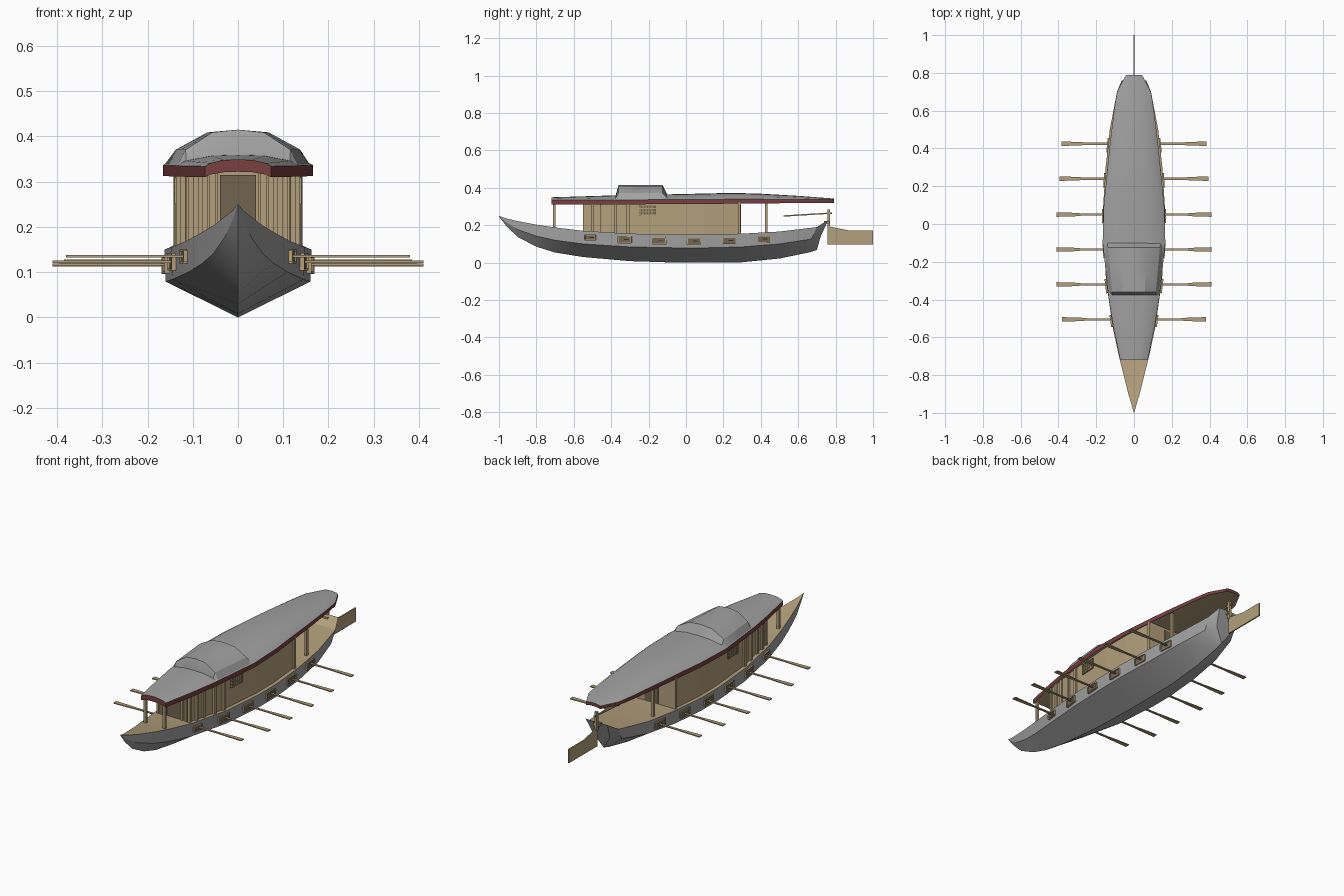
import bpy, bmesh, math
from mathutils import Matrix

cube = bpy.data.objects.get("Cube")
if cube:
    bpy.data.objects.remove(cube, do_unlink=True)


def material(name, rgb):
    m = bpy.data.materials.new(name)
    m.use_nodes = True
    m.diffuse_color = (*rgb, 1)
    m.node_tree.nodes["Principled BSDF"].inputs["Base Color"].default_value = (*rgb, 1)
    return m


GREY = material("weathered grey", (0.36, 0.36, 0.36))
TAN = material("tan wood", (0.45, 0.35, 0.2))
RED = material("dark red trim", (0.19, 0.05, 0.05))
BROWN = material("shaded brown", (0.17, 0.13, 0.08))


def finish(name, bm, mats, smooth=False):
    bmesh.ops.recalc_face_normals(bm, faces=bm.faces[:])
    mesh = bpy.data.meshes.new(name)
    bm.to_mesh(mesh)
    bm.free()
    for m in mats:
        mesh.materials.append(m)
    ob = bpy.data.objects.new(name, mesh)
    bpy.context.collection.objects.link(ob)
    if smooth:
        bpy.ops.object.select_all(action="DESELECT")
        ob.select_set(True)
        bpy.context.view_layer.objects.active = ob
        bpy.ops.object.shade_smooth_by_angle(angle=math.radians(25))
    return ob


def loft(name, rings, mats, side_mat=lambda i: 0, cap_mat=0, smooth=False):
    """Skin closed rings; side_mat picks the colour of each strip."""
    bm = bmesh.new()
    rows = [[bm.verts.new(p) for p in ring] for ring in rings]
    n = len(rows[0])
    for a, b in zip(rows, rows[1:]):
        for i in range(n):
            j = (i + 1) % n
            bm.faces.new((a[i], a[j], b[j], b[i])).material_index = side_mat(i)
    for end in (rows[0], rows[-1]):
        bm.faces.new(end).material_index = cap_mat
    return finish(name, bm, mats, smooth)


def box(name, loc, size, mat, turn=0.0, tilt=0.0):
    bm = bmesh.new()
    bmesh.ops.create_cube(bm, size=1)
    mtx = (Matrix.Translation(loc) @ Matrix.Rotation(turn, 4, "Z")
           @ Matrix.Rotation(tilt, 4, "X") @ Matrix.Diagonal((*size, 1)))
    bmesh.ops.transform(bm, matrix=mtx, verts=bm.verts)
    return finish(name, bm, [mat])


def prism(name, pts, axis, thickness, mat):
    """Extrude a flat outline along x or z, centred on the outline's plane."""
    shift = [0, 0, 0]
    shift[axis] = thickness / 2
    rings = [[tuple(c + s * d for c, d in zip(p, shift)) for p in pts] for s in (-1, 1)]
    return loft(name, rings, [mat])


def lookup(table, y, col=1):
    for a, b in zip(table, table[1:]):
        if y <= b[0]:
            t = max(0, (y - a[0]) / (b[0] - a[0]))
            return a[col] + t * (b[col] - a[col])
    return table[-1][col]


# Hull lines: y, half width, sheer height, chine height, keel height
HULL = [(-1, .001, .25, .248, .246), (-.96, .012, .236, .215, .195),
        (-.9, .03, .222, .177, .137), (-.8, .055, .203, .142, .085),
        (-.7, .08, .188, .12, .054), (-.55, .112, .17, .1, .03),
        (-.3, .148, .155, .084, .008), (-.05, .163, .15, .079, 0),
        (.1, .163, .15, .079, 0), (.3, .15, .155, .084, .002),
        (.5, .128, .166, .1, .022), (.7, .09, .188, .13, .064)]


def half(y):
    return lookup(HULL, y, 1)


def sheer(y):
    return lookup(HULL, y, 2)


def hull_ring(ys, w, wc, heights):
    (s, c, k), (yS, yC, yK) = heights, ys
    return [(w, yS, s), (wc, yC, c), (0, yK, k), (-wc, yC, c), (-w, yS, s)]


rings = []
for y, w, s, c, k in HULL[:-1]:
    rings.append(hull_ring((y, y, y), w, w * .98, (s, c, k)))
rings.append(hull_ring((.7, .67, .66), .09, .086, (.19, .126, .055)))
rings.append(hull_ring((.76, .72, .7), .065, .05, (.228, .14, .068)))
loft("hull", rings, [GREY, TAN], lambda i: int(i == 4), smooth=True)

# Cabin standing on the deck
rings = []
for y in (-.54, -.42, -.3, -.05, .1, .29):
    w, z = half(y) - .02, sheer(y) - .01
    rings.append([(w, y, z), (w, y, .325), (-w, y, .325), (-w, y, z)])
loft("cabin", rings, [TAN])
box("front_door", (0, -.541, .24), (.08, .008, .15), BROWN)
box("back_door", (0, .291, .235), (.08, .008, .15), BROWN)

# Roof: grey top, red fascia, wooden underside
EAVE = [(-.72, .073), (-.55, .108), (-.4, .133), (-.1, .166), (.1, .16),
        (.4, .13), (.6, .106), (.7, .09), (.79, .042)]
CROWN = [(-.72, .014), (-.4, .022), (.3, .032), (.6, .018), (.79, .006)]
LEVEL = [(-.72, .31), (0, .313), (.79, .32)]
PROFILE = [(1, 0), (.85, .5), (.42, 1), (0, 1.08)]


def arch(w, y, z, rise):
    right = [(w * fx, y, z + rise * fz) for fx, fz in PROFILE]
    return right + [(-x, y, h) for x, y, h in right[-2::-1]]


rings = []
for y in (-.72, -.55, -.4, -.25, -.1, .1, .25, .4, .6, .7, .79):
    w, crown, z = lookup(EAVE, y), lookup(CROWN, y), lookup(LEVEL, y)
    fascia = .024 if y < .3 else .024 - .016 * (y - .3)
    rings.append(arch(w, y, z + fascia, crown) + arch(w, y, z, crown * .8)[::-1])
loft("roof", rings, [GREY, RED, TAN],
     lambda i: 0 if i < 6 else (1 if i in (6, 13) else 2), 1, True)

# Raised roof section
rings = []
for y, rise, k in ((-.378, .02, 1), (-.36, .076, .99), (-.24, .076, .99),
                   (-.125, .076, .99), (-.1, .027, 1)):
    w = lookup(EAVE, y) * k
    rings.append(arch(w, y, .333, rise) + [(-w, y, .322), (w, y, .322)])
loft("raised_roof", rings, [GREY], smooth=True)

# Paired parts on both sides
OARS = [(-.505, .38, .135), (-.32, .41, .123), (-.135, .41, .117),
        (.05, .41, .115), (.24, .395, .118), (.425, .385, .126)]
for side, label in ((1, "left"), (-1, "right")):
    # Roof posts and cabin pillars
    for y, inset in ((-.705, .022), (-.545, .02), (-.5, .016), (-.45, .018),
                     (-.375, .016), (-.31, .016), (.285, .016), (.43, .03)):
        bottom = sheer(y) - .01
        box(f"{label}_post", (side * (half(y) - inset), y, (bottom + .322) / 2),
            (.014, .014, .322 - bottom), TAN)
    for x in (.05, .072):
        box(f"{label}_front_pillar", (side * x, -.546, .245), (.012, .012, .155), TAN)

    # Lattice window
    wx = side * (half(-.2) - .02)
    turn = -side * .06
    box(f"{label}_window", (wx, -.205, .28), (.008, .09, .058), BROWN, turn)
    for i in range(6):
        box(f"{label}_window_bar", (wx, -.245 + i * .016, .28), (.012, .004, .058), TAN, turn)
    for i in range(4):
        box(f"{label}_window_rail", (wx, -.205, .254 + i * .0175), (.012, .09, .004), TAN, turn)

    for y, tip, z in OARS:
        # Framed oar port
        slope = (half(y + .04) - half(y - .04)) / .08
        turn = -side * math.atan(slope)
        x = side * half(y) * .99
        py = y - .008
        w, h = (.056, .026) if y < -.5 else (.07, .034)
        box(f"{label}_oar_port", (x, py, z), (.008, w, h), BROWN, turn)
        for s in (-1, 1):
            box(f"{label}_port_rail", (x, py, z + s * h / 2), (.016, w, .005), TAN, turn)
            box(f"{label}_port_jamb", (x + s * math.sin(-turn) * w / 2, py + s * w / 2, z),
                (.016, .006, h), TAN, turn)
        # Oar with flat blade
        root = half(y) - .02
        outline = [(root, .006), (tip - .13, .006), (tip - .1, .009), (tip, .012)]
        pts = [(side * a, y + b, z) for a, b in outline]
        pts += [(side * a, y - b, z) for a, b in reversed(outline)]
        prism(f"{label}_oar", pts, 2, .005, TAN)

# Steering gear
prism("rudder_blade", [(0, .757, .098), (0, 1, .098), (0, 1, .172), (0, .87, .172),
                       (0, .757, .195)], 0, .007, TAN)
box("rudder_post", (0, .763, .235), (.014, .014, .1), TAN)
box("rudder_bracket", (0, .752, .215), (.035, .03, .014), TAN)
box("tiller", (0, .65, .257), (.008, .26, .007), TAN, tilt=.06)
